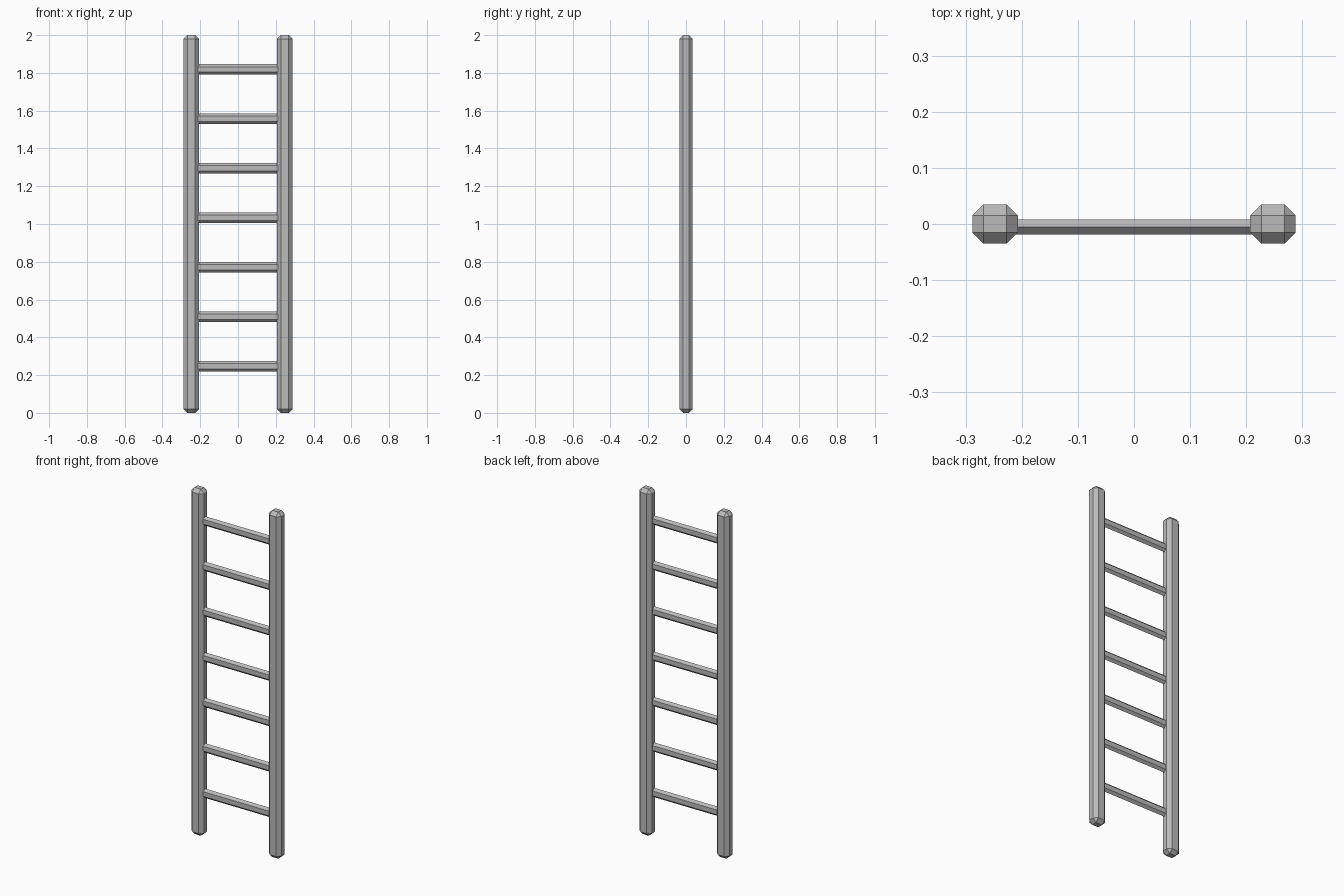
import bpy, bmesh, math
from mathutils import Matrix

cube = bpy.data.objects.get("Cube")
if cube:
    bpy.data.objects.remove(cube, do_unlink=True)

HEIGHT = 2.0
RAIL_X = 0.2475
RUNG_COUNT = 7

grey = bpy.data.materials.new("plain grey")
grey.use_nodes = True
COLOUR = (0.5, 0.5, 0.5, 1)
grey.diffuse_color = COLOUR
grey.node_tree.nodes["Principled BSDF"].inputs["Base Color"].default_value = COLOUR


def add_part(name, bm, location):
    mesh = bpy.data.meshes.new(name)
    bm.to_mesh(mesh)
    bm.free()
    mesh.materials.append(grey)
    obj = bpy.data.objects.new(name, mesh)
    obj.location = location
    bpy.context.collection.objects.link(obj)
    return obj


# Side rails: long boxes with every edge chamfered
for side, name in ((1, "left_rail"), (-1, "right_rail")):
    bm = bmesh.new()
    bmesh.ops.create_cube(bm, size=1, matrix=Matrix.Diagonal((0.081, 0.07, HEIGHT, 1)))
    bmesh.ops.bevel(bm, geom=bm.edges[:], offset=0.02, offset_type='OFFSET',
                    segments=1, affect='EDGES')
    add_part(name, bm, (side * RAIL_X, 0, HEIGHT / 2))

# Rungs: narrow six-sided bars with a ridge on top, set between the rails
for i in range(RUNG_COUNT):
    bm = bmesh.new()
    lay_down = Matrix.Rotation(math.pi / 2, 4, 'Y')
    flatten = Matrix.Diagonal((1, 0.0135 / math.cos(math.pi / 6), 0.027, 1))
    bmesh.ops.create_cone(bm, cap_ends=True, segments=6, radius1=1, radius2=1,
                          depth=0.43, matrix=flatten @ lay_down)
    # Turn the section so that a corner, not a flat, points up
    if max(abs(v.co.z) for v in bm.verts) < 0.026:
        bmesh.ops.transform(bm, verts=bm.verts, matrix=flatten
                            @ Matrix.Rotation(math.pi / 6, 4, 'X') @ flatten.inverted())
    add_part(f"rung_{i + 1}", bm, (0, -0.0055, 0.247 + i * 0.262))
